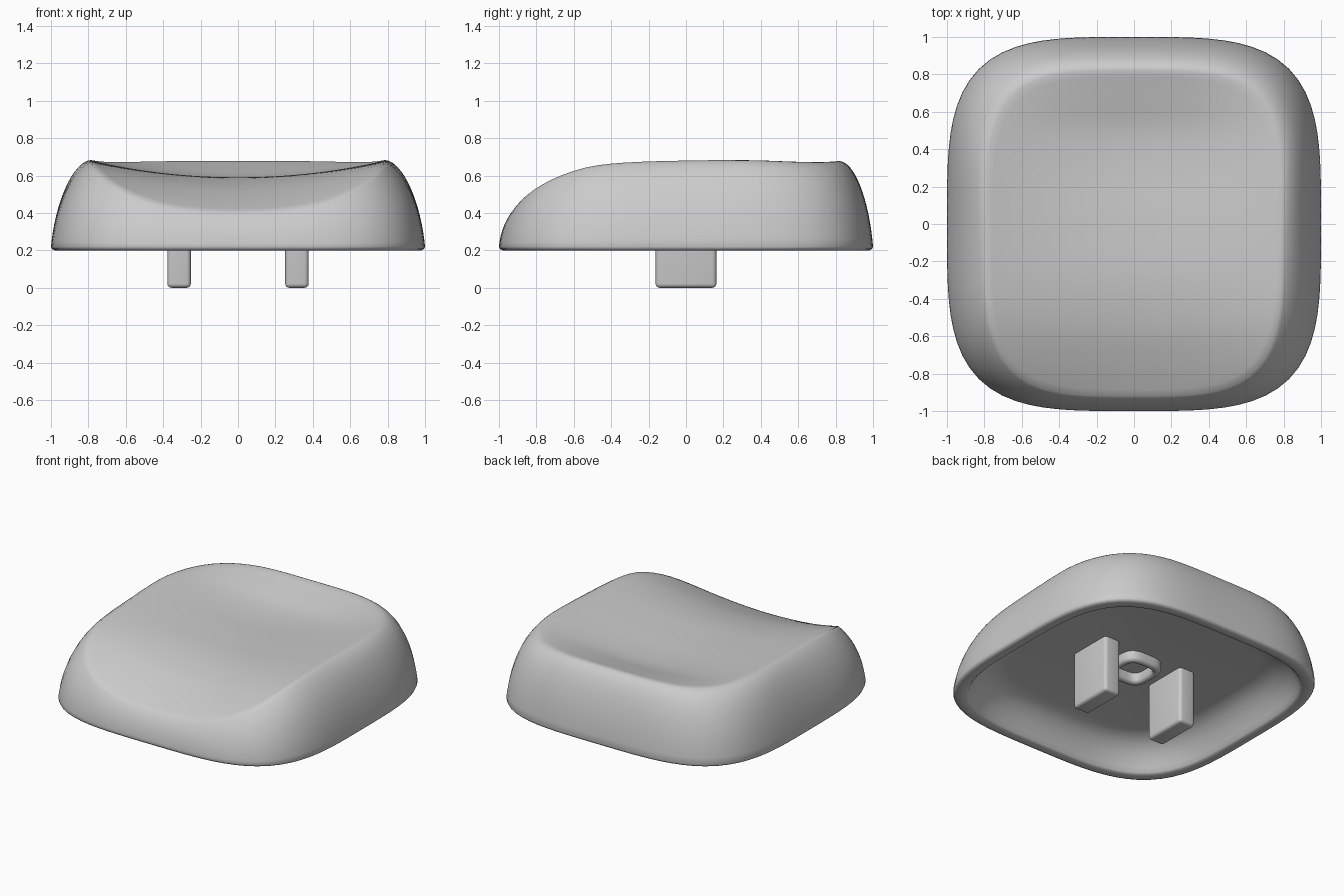
import bpy, bmesh
from math import sin, cos, pi, radians

cube = bpy.data.objects.get("Cube")
if cube:
    bpy.data.objects.remove(cube)

plastic = bpy.data.materials.new("grey_plastic")
plastic.use_nodes = True
GREY = (0.6, 0.6, 0.6, 1)
plastic.diffuse_color = GREY
plastic.node_tree.nodes["Principled BSDF"].inputs["Base Color"].default_value = GREY

SIDES = 96
FLOOR = 0.4


def curve(points, t):
    """Smooth Hermite interpolation through (t, value) points."""
    t = min(max(t, points[0][0]), points[-1][0])
    i = next(j for j in range(len(points) - 1) if t <= points[j + 1][0])

    def slope(j):
        a, b = points[max(j - 1, 0)], points[min(j + 1, len(points) - 1)]
        return (b[1] - a[1]) / (b[0] - a[0])
    (t0, v0), (t1, v1) = points[i], points[i + 1]
    w, s = t1 - t0, (t - t0) / (t1 - t0)
    return ((1 + 2 * s) * (1 - s) ** 2 * v0 + s * (1 - s) ** 2 * w * slope(i)
            + s * s * (3 - 2 * s) * v1 + s * s * (s - 1) * w * slope(i + 1))


def squircle(half_x, half_y, power, centre_y=0):
    """Rounded-square outline."""
    pts = []
    for i in range(SIDES):
        c, s = cos(2 * pi * i / SIDES), sin(2 * pi * i / SIDES)
        r = (abs(c) ** power + abs(s) ** power) ** (-1 / power)
        pts.append((half_x * r * c, half_y * r * s + centre_y))
    return pts


def finish(ob, angle):
    ob.data.materials.append(plastic)
    bpy.ops.object.select_all(action="DESELECT")
    ob.select_set(True)
    bpy.context.view_layer.objects.active = ob
    bpy.ops.object.shade_smooth_by_angle(angle=radians(angle))


def loft(name, rings, closed=False, angle=50):
    """Skin a list of rings; either a closed loop or capped at both ends."""
    bm = bmesh.new()
    loops = [[bm.verts.new(p) for p in ring] for ring in rings]
    pairs = list(zip(loops, loops[1:]))
    if closed:
        pairs.append((loops[-1], loops[0]))
    else:
        bm.faces.new(loops[0])
        bm.faces.new(loops[-1])
    for a, b in pairs:
        for i in range(SIDES):
            j = (i + 1) % SIDES
            bm.faces.new((a[i], a[j], b[j], b[i]))
    bmesh.ops.recalc_face_normals(bm, faces=bm.faces)
    mesh = bpy.data.meshes.new(name)
    bm.to_mesh(mesh)
    bm.free()
    ob = bpy.data.objects.new(name, mesh)
    bpy.context.collection.objects.link(ob)
    finish(ob, angle)


# Dished top: height along the side rims and along the centre line
SIDE_RIM = [(-1, .44), (-.85, .55), (-.6, .635), (-.4, .665), (0, .68), (.82, .688)]
CENTRE = [(-.92, .41), (-.75, .48), (-.55, .545), (-.3, .585), (0, .59),
          (.3, .585), (.5, .597), (.68, .64), (.82, .677)]
RIM_CENTRE = -0.05


def dish(x, y):
    low, high = curve(CENTRE, y), curve(SIDE_RIM, y)
    return low + (high - low) * (x / 0.79) ** 2


base = squircle(1, 1, 3.7)
rim = squircle(0.79, 0.87, 3.8, RIM_CENTRE)


def wall_ring(t):
    """Bulging outer wall, from the skirt (t=0) to the rim (t=1)."""
    ring = []
    for (bx, by), (px, py) in zip(base, rim):
        top = radians(75 + 15 * min(max(py + 0.3, -0.6) / 0.6, 1))
        a = t * top
        h = sin(a) / sin(top)
        d = 0.8 * (1 - cos(a)) / (1 - cos(top)) + 0.2 * h
        ring.append((bx + (px - bx) * d, by + (py - by) * d,
                     0.22 + (dish(px, py) - 0.22) * h))
    return ring


def dish_ring(k):
    pts = [(x * k, RIM_CENTRE + (y - RIM_CENTRE) * k) for x, y in rim]
    return [(x, y, dish(x, y)) for x, y in pts]


# Hollow shell: underside cavity, lip, outer wall, dished top
underside = [(.02, FLOOR), (.7, FLOOR), (.76, .39), (.82, .355), (.87, .3), (.905, .24),
             (.92, .21), (.93, .2), (.98, .2), (.995, .207)]
rings = [[(x * s, y * s, z) for x, y in base] for s, z in underside]
rings += [wall_ring(i / 16) for i in range(17)]
rings += [dish_ring(1 - i / 24) for i in range(1, 24)]
rings.append(dish_ring(0.01))
loft("cap_shell", rings)

# Small raised ring under the floor
ring_section = [(.1, .42), (.1, .35), (.108, .335), (.125, .33),
                (.142, .335), (.15, .35), (.15, .42)]
square = squircle(1, 1, 3.5)
loft("centre_ring", [[(x * s, y * s, z) for x, y in square] for s, z in ring_section], True)

# Two mounting prongs
for side, label in ((1, "left"), (-1, "right")):
    bm = bmesh.new()
    bmesh.ops.create_cube(bm, size=1)
    for v in bm.verts:
        v.co = (side * 0.315 + v.co.x * 0.125, v.co.y * 0.325, 0.21 + v.co.z * 0.42)
    edges = [e for e in bm.edges if min(v.co.z for v in e.verts) < 0.1]
    bmesh.ops.bevel(bm, geom=edges, offset=0.022, segments=4, profile=0.5, affect="EDGES")
    mesh = bpy.data.meshes.new(label + "_prong")
    bm.to_mesh(mesh)
    bm.free()
    prong = bpy.data.objects.new(label + "_prong", mesh)
    bpy.context.collection.objects.link(prong)
    finish(prong, 40)
